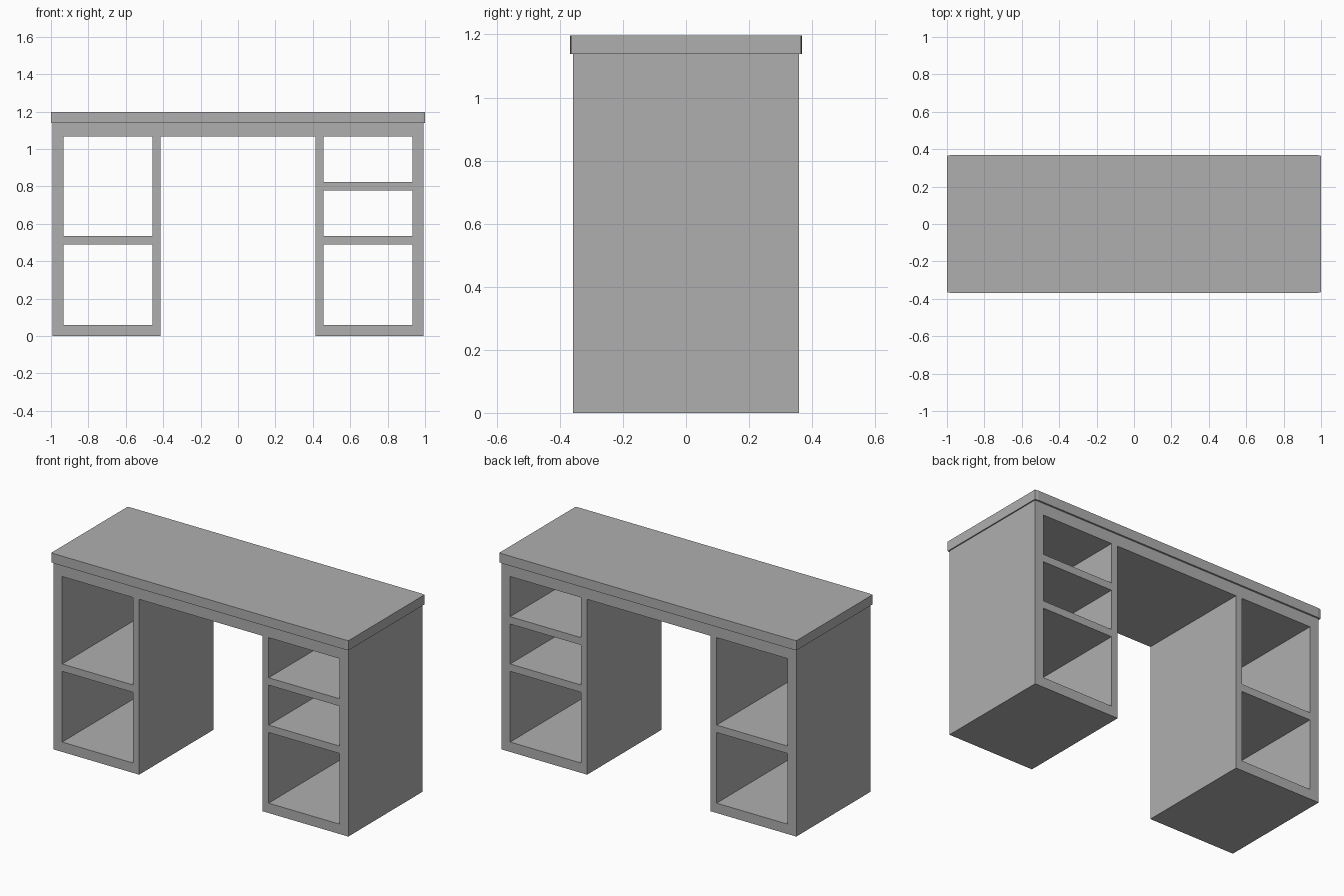
import bpy, bmesh
from math import pi
from mathutils import Matrix

if "Cube" in bpy.data.objects:
    bpy.data.objects.remove(bpy.data.objects["Cube"])

# Dark grey paint
grey = bpy.data.materials.new("dark_grey")
grey.diffuse_color = (0.43, 0.43, 0.43, 1)
grey.use_nodes = True
grey.node_tree.nodes["Principled BSDF"].inputs["Base Color"].default_value = grey.diffuse_color


def rect(x0, x1, z0, z1):
    return [(x0, z0), (x1, z0), (x1, z1), (x0, z1)]


def extruded_profile(name, loops, half_depth, matrix):
    """Flat outline plus hole loops, extruded both ways into a welded mesh."""
    cu = bpy.data.curves.new(name, 'CURVE')
    cu.dimensions = '2D'
    cu.fill_mode = 'BOTH'
    cu.extrude = half_depth
    for pts in loops:
        sp = cu.splines.new('POLY')
        sp.points.add(len(pts) - 1)
        for p, (x, y) in zip(sp.points, pts):
            p.co = (x, y, 0, 1)
        sp.use_cyclic_u = True
    ob = bpy.data.objects.new(name, cu)
    bpy.context.collection.objects.link(ob)
    bpy.ops.object.select_all(action='DESELECT')
    ob.select_set(True)
    bpy.context.view_layer.objects.active = ob
    bpy.ops.object.convert(target='MESH')
    ob = bpy.context.view_layer.objects.active
    ob.name = name
    bm = bmesh.new()
    bm.from_mesh(ob.data)
    bm.transform(matrix)
    bmesh.ops.remove_doubles(bm, verts=bm.verts, dist=1e-4)
    bmesh.ops.recalc_face_normals(bm, faces=bm.faces)
    for f in bm.faces:
        f.smooth = False
        f.material_index = 0
    bm.to_mesh(ob.data)
    bm.free()
    ob.data.materials.clear()
    ob.data.materials.append(grey)
    return ob


OUT, IN = 0.993, 0.415       # pedestal outer and inner faces
H0, H1 = 0.457, 0.933        # compartment sides
APRON, SLAB, TOP = 1.067, 1.138, 1.197

# Desk body: two pedestals joined by the apron, with open compartments
outline = [(-OUT, 0), (-IN, 0), (-IN, APRON), (IN, APRON),
           (IN, 0), (OUT, 0), (OUT, SLAB), (-OUT, SLAB)]
left_bays = [(0.06, 0.49), (0.535, APRON)]
right_bays = [(0.06, 0.49), (0.535, 0.778), (0.823, APRON)]
holes = [rect(-H1, -H0, a, b) for a, b in left_bays]
holes += [rect(H0, H1, a, b) for a, b in right_bays]
extruded_profile("desk_body", [outline] + holes, 0.358, Matrix.Rotation(pi / 2, 4, 'X'))

# Overhanging desktop slab with slightly eased corners
X, Y, CX, CY = 1.0, 0.3685, 0.02, 0.004
right_end = [(X - CX, -Y), (X, CY - Y), (X, Y - CY), (X - CX, Y)]
slab_outline = right_end + [(-x, -y) for x, y in right_end]
extruded_profile("desktop", [slab_outline], (TOP - SLAB) / 2,
                 Matrix.Translation((0, 0, (SLAB + TOP) / 2)))
